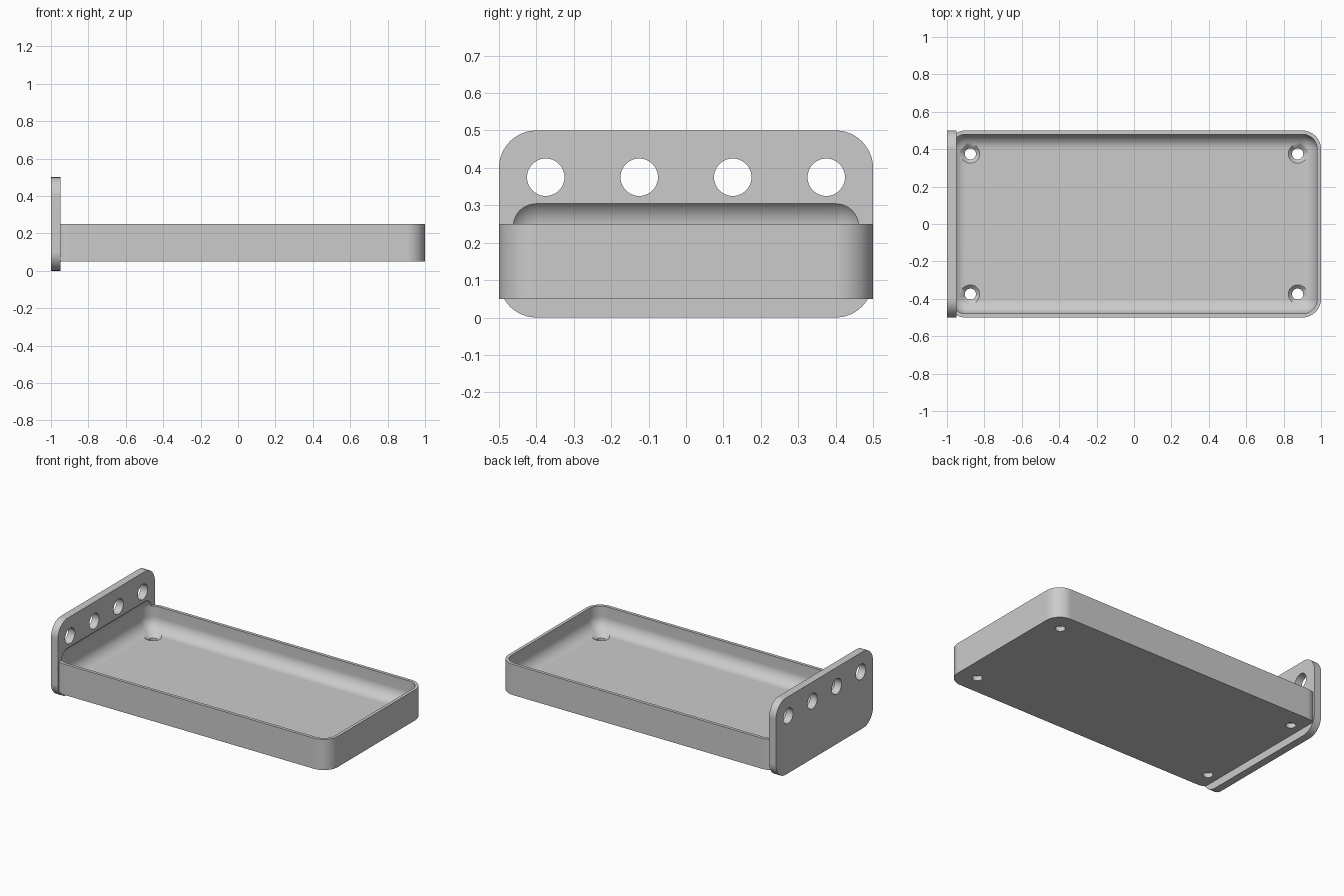
import bpy
import bmesh
import math
from mathutils import Matrix, Vector

default = bpy.data.objects.get("Cube")
if default:
    bpy.data.objects.remove(default, do_unlink=True)

grey = bpy.data.materials.new("plain_grey")
grey.use_nodes = True
colour = (0.6, 0.6, 0.6, 1)
grey.diffuse_color = colour
grey.node_tree.nodes["Principled BSDF"].inputs["Base Color"].default_value = colour


def make_object(name, bm):
    mesh = bpy.data.meshes.new(name)
    bm.to_mesh(mesh)
    bm.free()
    mesh.materials.append(grey)
    obj = bpy.data.objects.new(name, mesh)
    bpy.context.collection.objects.link(obj)
    return obj


def rounded_box(name, low, high, radius, axis=None):
    """Box with edges along one axis rounded, or all edges if axis is None."""
    low, high = Vector(low), Vector(high)
    bm = bmesh.new()
    bmesh.ops.create_cube(bm, size=1)
    bmesh.ops.scale(bm, vec=high - low, verts=bm.verts)
    bmesh.ops.translate(bm, vec=(low + high) / 2, verts=bm.verts)
    edges = [e for e in bm.edges if axis is None
             or abs(e.verts[0].co[axis] - e.verts[1].co[axis]) > 1e-4]
    bmesh.ops.bevel(bm, geom=edges, offset=radius, offset_type='OFFSET',
                    segments=12, profile=0.5, affect='EDGES')
    return make_object(name, bm)


def cone(name, centre, r_low, r_high, depth, turn=Matrix()):
    bm = bmesh.new()
    bmesh.ops.create_cone(bm, cap_ends=True, segments=48, radius1=r_low,
                          radius2=r_high, depth=depth,
                          matrix=Matrix.Translation(centre) @ turn)
    return make_object(name, bm)


def combine(target, tool, operation):
    mod = target.modifiers.new(tool.name, 'BOOLEAN')
    mod.operation = operation
    mod.solver = 'EXACT'
    mod.object = tool
    bpy.context.view_layer.objects.active = target
    bpy.ops.object.modifier_apply(modifier=mod.name)
    bpy.data.objects.remove(tool, do_unlink=True)


# Tray body joined to the upright end plate
tray = rounded_box("tray_with_end_plate", (-1, -0.5, 0.05), (1, 0.5, 0.25), 0.1, axis=2)
plate = rounded_box("end_plate", (-1, -0.5, 0), (-0.95, 0.5, 0.5), 0.1, axis=0)
combine(tray, plate, 'UNION')

# Soft-edged cavity, which also scoops into the plate
cavity = rounded_box("cavity", (-0.98, -0.48, 0.1), (0.98, 0.48, 0.322), 0.08)
combine(tray, cavity, 'DIFFERENCE')

# Row of round holes through the plate
sideways = Matrix.Rotation(math.pi / 2, 4, 'Y')
for i in range(4):
    hole = cone("plate_hole", (-0.975, -0.375 + 0.25 * i, 0.375), 0.05, 0.05, 0.2, sideways)
    combine(tray, hole, 'DIFFERENCE')

# Countersunk screw holes in the floor corners
for x in (-0.875, 0.875):
    for y in (-0.375, 0.375):
        combine(tray, cone("screw_hole", (x, y, 0.08), 0.03, 0.03, 0.1), 'DIFFERENCE')
        combine(tray, cone("countersink", (x, y, 0.1), 0.03, 0.07, 0.04), 'DIFFERENCE')

# Smooth fillets with crisp edges
bpy.ops.object.select_all(action='DESELECT')
tray.select_set(True)
bpy.context.view_layer.objects.active = tray
bpy.ops.object.shade_smooth_by_angle(angle=math.radians(30))
normals = tray.modifiers.new("even_normals", 'WEIGHTED_NORMAL')
normals.keep_sharp = True
